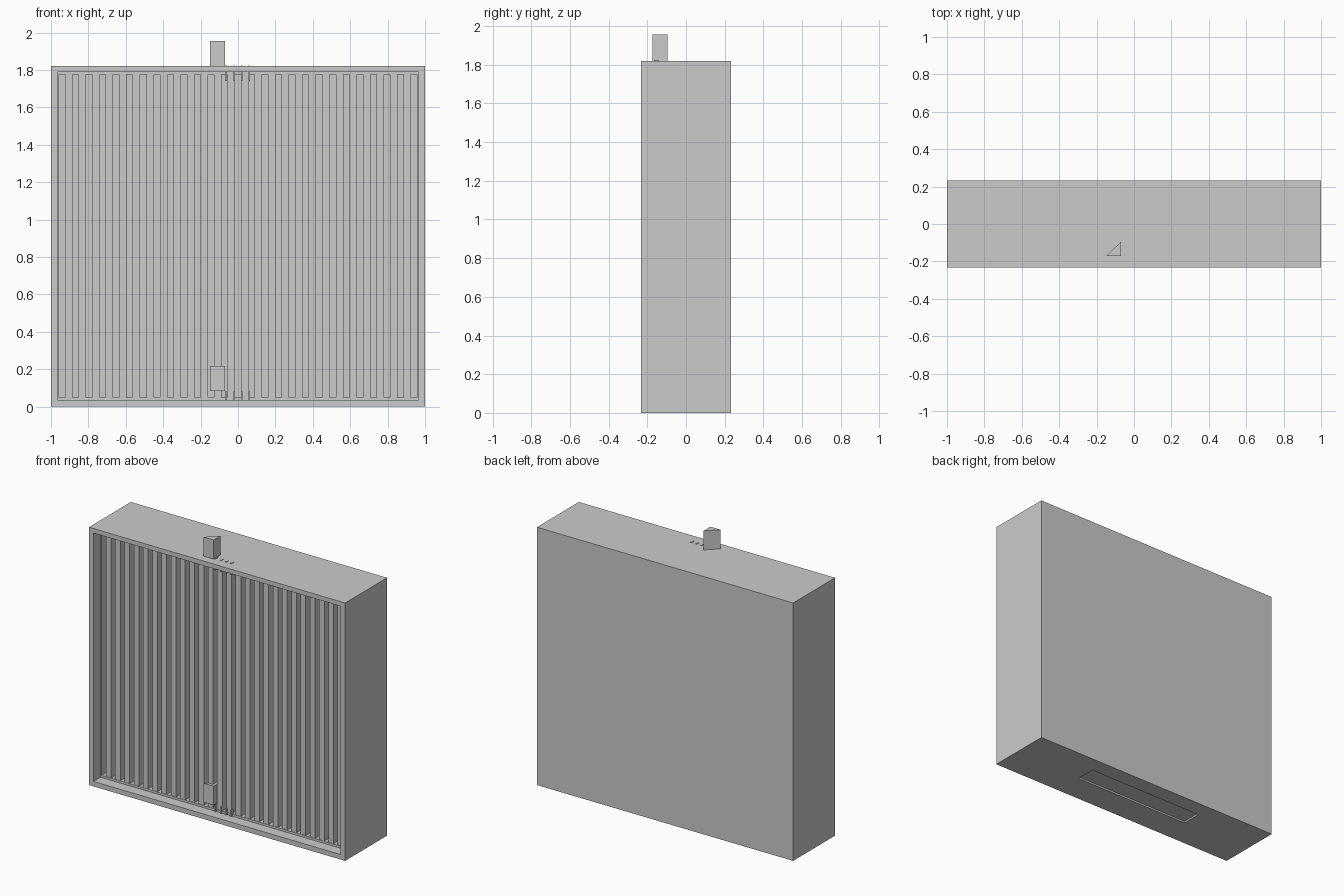
import bpy, bmesh

if "Cube" in bpy.data.objects:
    bpy.data.objects.remove(bpy.data.objects["Cube"])

H = 1.82      # cabinet height
Y0, Y1 = -0.233, 0.233
YB = -0.053   # back wall of the grille bay
YG = -0.155   # front plane of the grille


def add_boxes(name, boxes):
    """One object made from boxes given as (x0, x1, y0, y1, z0, z1)."""
    bm = bmesh.new()
    for x0, x1, y0, y1, z0, z1 in boxes:
        vs = bmesh.ops.create_cube(bm, size=1)['verts']
        for v in vs:
            v.co.x = x1 if v.co.x > 0 else x0
            v.co.y = y1 if v.co.y > 0 else y0
            v.co.z = z1 if v.co.z > 0 else z0
    return finish(name, bm)


def finish(name, bm):
    bmesh.ops.recalc_face_normals(bm, faces=bm.faces)
    me = bpy.data.meshes.new(name)
    bm.to_mesh(me)
    bm.free()
    ob = bpy.data.objects.new(name, me)
    bpy.context.collection.objects.link(ob)
    return ob


def cut(target, cutter):
    mod = target.modifiers.new("cut", 'BOOLEAN')
    mod.operation = 'DIFFERENCE'
    mod.solver = 'EXACT'
    mod.object = cutter
    cutter.hide_render = True
    cutter.hide_viewport = True
    cutter.display_type = 'WIRE'
    bpy.context.view_layer.objects.active = target
    bpy.ops.object.modifier_apply(modifier=mod.name)
    bpy.data.objects.remove(cutter)


def wedge(name, z0, z1):
    """Upright triangular prism."""
    bm = bmesh.new()
    pts = [(-0.15, -0.172), (-0.07, -0.172), (-0.07, -0.095)]
    face = bm.faces.new([bm.verts.new((x, y, z0)) for x, y in pts])
    ext = bmesh.ops.extrude_face_region(bm, geom=[face])['geom']
    for v in ext:
        if isinstance(v, bmesh.types.BMVert):
            v.co.z = z1
    return finish(name, bm)


# cabinet with an open front bay and a shallow slot underneath
cabinet = add_boxes("cabinet", [(-1, 1, Y0, Y1, 0, H)])
cut(cabinet, add_boxes("bay_cutter", [(-0.965, 0.965, -0.4, YB, 0.035, H - 0.032)]))
cut(cabinet, add_boxes("slot_cutter", [(-0.46, 0.46, -0.026, 0.116, -0.1, 0.012)]))

# thin liner around the grille
zb, zt = 0.05, 1.775
add_boxes("grille_liner", [
    (-0.965, 0.965, YG, YB, 0.035, zb),
    (-0.965, 0.965, YG, YB, zt, H - 0.032),
    (-0.965, -0.957, YG, YB, zb, zt),
    (0.957, 0.965, YG, YB, zb, zt),
])

# vertical slats
n, w = 26, 0.04
gap = (2 * 0.957 - n * w) / (n + 1)
slats = []
for i in range(n):
    x = -0.957 + gap + i * (w + gap)
    slats.append((x, x + w, YG + 0.003, YB, zb, zt))
add_boxes("grille_slats", slats)

# triangular door catches, bottom and top
wedge("lower_catch", 0.083, 0.218)
wedge("upper_catch", H, 1.955)

# small clips beside the catches
clips = []
for x in (-0.065, -0.02, 0.02, 0.06):
    clips.append((x - 0.005, x + 0.005, -0.165, -0.14, 0.035, 0.08))
    clips.append((x - 0.005, x + 0.005, -0.165, -0.14, 1.74, H + 0.004))
add_boxes("catch_clips", clips)
